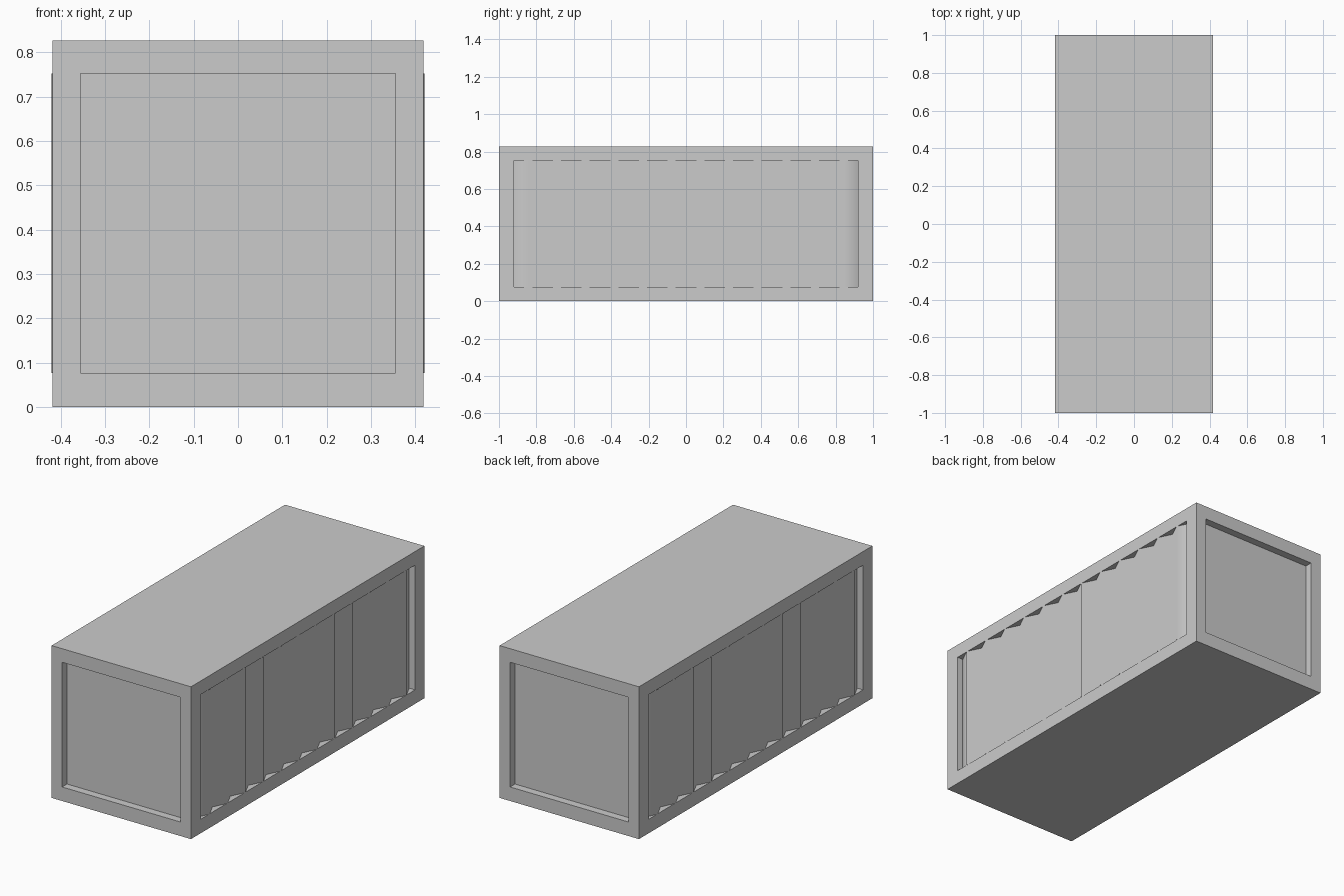
import bpy, bmesh
from mathutils import Vector

if "Cube" in bpy.data.objects:
    bpy.data.objects.remove(bpy.data.objects["Cube"])

W, L, H = 0.418, 1.0, 0.826          # half width, half length, height
Z0, Z1 = 0.076, 0.752                # opening bottom and top
SIDE_Y, END_X = 0.92, 0.355          # half sizes of the openings
SIDE_D, END_D = 0.035, 0.042         # recess depths
PEAK, RIDGES = 0.4205, 12


def finish(bm, name):
    mesh = bpy.data.meshes.new(name)
    bm.to_mesh(mesh)
    bm.free()
    obj = bpy.data.objects.new(name, mesh)
    bpy.context.collection.objects.link(obj)
    return obj


# Container shell: box with a framed recess on each of the four upright faces
bm = bmesh.new()
bmesh.ops.create_cube(bm, size=2)
for v in bm.verts:
    v.co = Vector((v.co.x * W, v.co.y * L, (v.co.z + 1) * H / 2))
bm.normal_update()
floors = []
for face in [f for f in bm.faces if abs(f.normal.z) < 0.5]:
    n = face.normal.copy()
    side = abs(n.x) > 0.5
    bmesh.ops.inset_individual(bm, faces=[face], thickness=0.07)
    for v in face.verts:
        v.co.z = Z1 if v.co.z > H / 2 else Z0
        if side:
            v.co.y = SIDE_Y if v.co.y > 0 else -SIDE_Y
        else:
            v.co.x = END_X if v.co.x > 0 else -END_X
    # Push the panel inwards with straight walls
    bmesh.ops.inset_individual(bm, faces=[face], thickness=0.0)
    for v in face.verts:
        v.co -= n * (SIDE_D if side else END_D)
    if side:
        floors.append(face)
bmesh.ops.delete(bm, geom=floors, context='FACES_ONLY')
finish(bm, "container_shell")

# Corrugated side panels: zigzag sheet with ridges just proud of the frame
for name, s in (("right_corrugated_panel", 1), ("left_corrugated_panel", -1)):
    bm = bmesh.new()
    prev = None
    for i in range(2 * RIDGES + 1):
        x = s * (PEAK if i % 2 else W - SIDE_D)
        y = s * (-SIDE_Y + i * SIDE_Y / RIDGES)
        pair = [bm.verts.new((x, y, z)) for z in (Z0, Z1)]
        if prev:
            f = bm.faces.new((prev[0], pair[0], pair[1], prev[1]))
            f.smooth = True
        prev = pair
    finish(bm, name)
